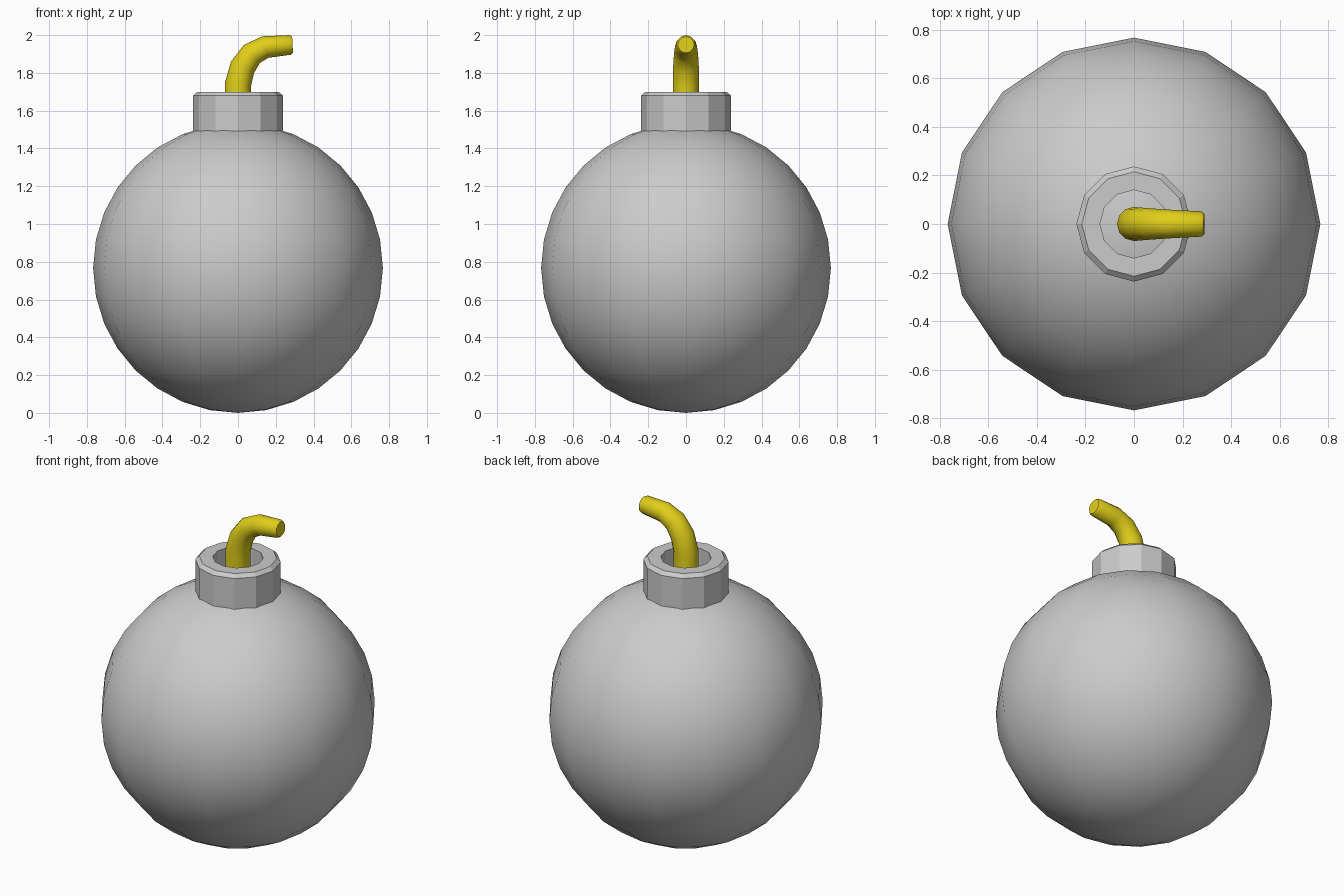
import bpy, bmesh
from math import sin, cos, pi
from mathutils import Vector

if "Cube" in bpy.data.objects:
    bpy.data.objects.remove(bpy.data.objects["Cube"])


def make_object(name, bm, angle=None):
    bmesh.ops.recalc_face_normals(bm, faces=bm.faces)
    mesh = bpy.data.meshes.new(name)
    bm.to_mesh(mesh)
    bm.free()
    ob = bpy.data.objects.new(name, mesh)
    bpy.context.collection.objects.link(ob)
    if angle is not None:
        bpy.ops.object.select_all(action='DESELECT')
        bpy.context.view_layer.objects.active = ob
        ob.select_set(True)
        bpy.ops.object.shade_smooth_by_angle(angle=angle)
    return ob


def bridge(bm, a, b):
    n = len(a)
    for i in range(n):
        j = (i + 1) % n
        bm.faces.new((a[i], a[j], b[j], b[i]))


# Round body
bm = bmesh.new()
bmesh.ops.create_uvsphere(bm, u_segments=16, v_segments=16, radius=0.767)
bmesh.ops.translate(bm, verts=bm.verts, vec=(0, 0, 0.77))
bmesh.ops.translate(bm, verts=bm.verts, vec=(0, 0, -min(v.co.z for v in bm.verts)))
make_object("body", bm, pi / 6)

# Twelve-sided collar with chamfered rim and open centre
bm = bmesh.new()
profile = [(0.237, 1.48), (0.237, 1.68), (0.215, 1.70), (0.14, 1.70), (0.14, 1.50)]
rings = [[bm.verts.new((r * cos(k * pi / 6), r * sin(k * pi / 6), z))
          for k in range(12)] for r, z in profile]
for i, ring in enumerate(rings):
    bridge(bm, ring, rings[(i + 1) % len(rings)])
make_object("collar", bm)

# Bent, tapering fuse: x, z, radius, tilt from vertical in degrees
bm = bmesh.new()
path = [(0, 1.50, 0.07, 0), (0, 1.74, 0.07, 4), (0.024, 1.83, 0.068, 25),
        (0.073, 1.90, 0.064, 48), (0.145, 1.937, 0.059, 74),
        (0.277, 1.948, 0.052, 87), (0.289, 1.949, 0.043, 87)]
rings = []
for x, z, r, tilt in path:
    t = tilt * pi / 180
    side = Vector((cos(t), 0, -sin(t)))
    rings.append([bm.verts.new(Vector((x, 0, z)) + side * r * cos(k * pi / 6)
                               + Vector((0, r * sin(k * pi / 6), 0)))
                  for k in range(12)])
for a, b in zip(rings, rings[1:]):
    bridge(bm, a, b)
bm.faces.new(rings[0])
bm.faces.new(rings[-1])
fuse = make_object("fuse", bm, pi / 5)
yellow = bpy.data.materials.new("yellow")
yellow.diffuse_color = (0.75, 0.62, 0.01, 1)
yellow.use_nodes = True
yellow.node_tree.nodes["Principled BSDF"].inputs["Base Color"].default_value = yellow.diffuse_color
fuse.data.materials.append(yellow)
